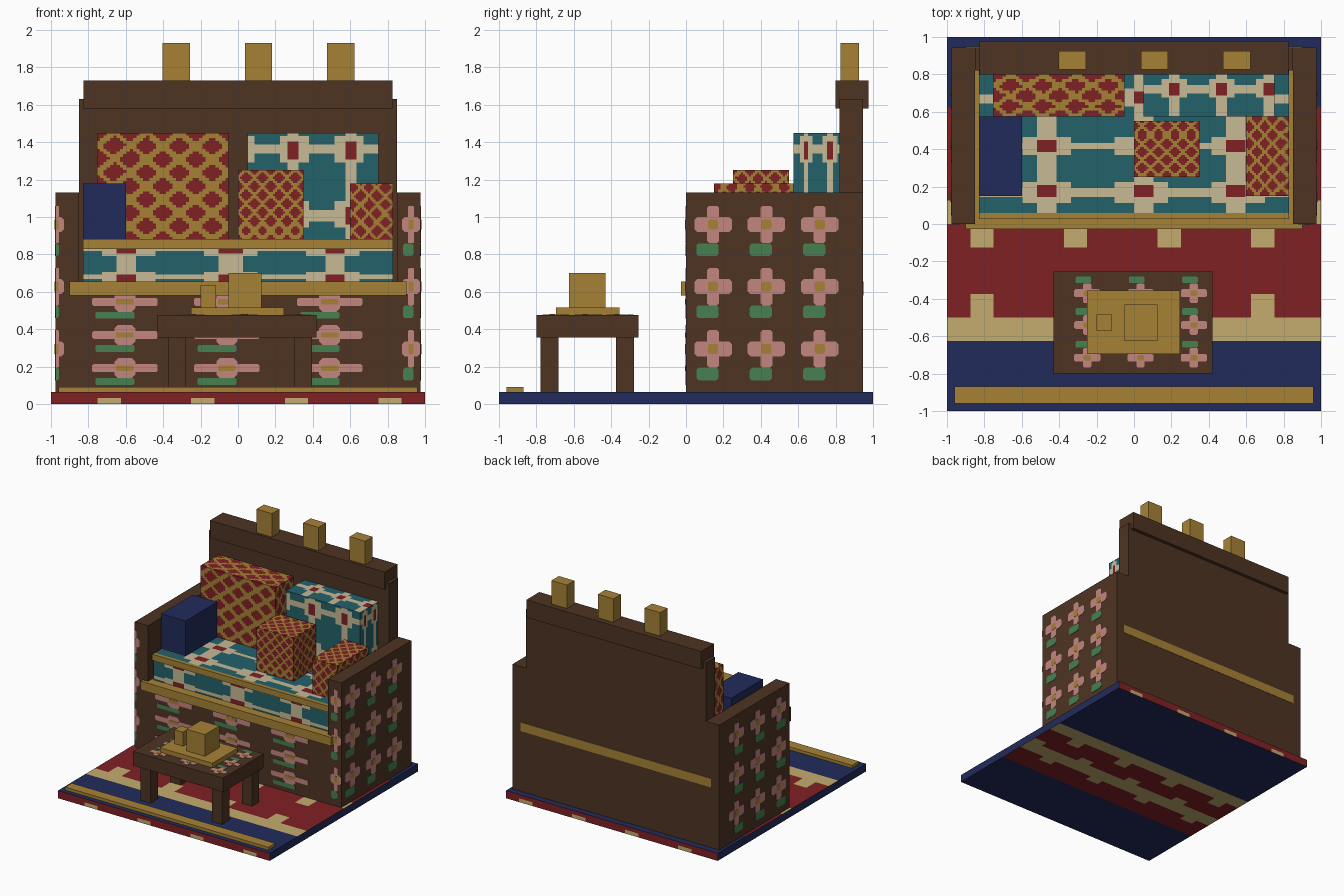
import bpy, bmesh
from mathutils import Matrix, Vector

if "Cube" in bpy.data.objects:
    bpy.data.objects.remove(bpy.data.objects["Cube"])

# ---------- materials ----------
def linear(c):
    c /= 255
    return c / 12.92 if c < 0.04 else ((c + 0.055) / 1.055) ** 2.4

def material(name, r, g, b):
    m = bpy.data.materials.new(name)
    m.use_nodes = True
    col = (linear(r), linear(g), linear(b), 1)
    m.diffuse_color = col
    m.node_tree.nodes["Principled BSDF"].inputs["Base Color"].default_value = col
    return m

BROWN = material("dark wood", 78, 52, 34)
GOLD = material("old gold", 166, 130, 53)
RED = material("deep red", 128, 33, 36)
NAVY = material("navy", 33, 43, 91)
TEAL = material("teal", 34, 98, 106)
CREAM = material("cream", 200, 186, 150)
PINK = material("dusty pink", 196, 134, 128)
GREEN = material("leaf green", 70, 128, 80)
TAN = material("tan", 196, 172, 110)

# ---------- helpers ----------
def finish(bm, name, mats):
    bmesh.ops.recalc_face_normals(bm, faces=bm.faces)
    me = bpy.data.meshes.new(name)
    bm.to_mesh(me)
    bm.free()
    for m in mats:
        me.materials.append(m)
    ob = bpy.data.objects.new(name, me)
    bpy.context.collection.objects.link(ob)
    return ob

def box(name, x, y, z, mats, cells=None, rule=None):
    """Box from ranges; optionally cut into cells coloured by rule(centre, axis, normal)."""
    bm = bmesh.new()
    lo, hi = Vector((x[0], y[0], z[0])), Vector((x[1], y[1], z[1]))
    bmesh.ops.create_cube(bm, size=1, matrix=Matrix.Translation((lo + hi) / 2)
                          @ Matrix.Diagonal((*(hi - lo), 1)))
    if rule:
        for axis in range(3):
            no = Vector([i == axis for i in range(3)])
            for k in range(1, cells[axis]):
                bmesh.ops.bisect_plane(bm, geom=bm.verts[:] + bm.edges[:] + bm.faces[:],
                                       plane_co=lo + (hi - lo) * k / cells[axis], plane_no=no)
        bm.normal_update()
        for f in bm.faces:
            axis = max(range(3), key=lambda i: abs(f.normal[i]))
            f.material_index = mats.index(rule(f.calc_center_median(), axis, f.normal))
    return finish(bm, name, mats)

def wrap(c, origin, period):
    return ((c - origin) / period + 0.5) % 1 - 0.5

def woven(motif, spec):
    """Repeat a motif; spec gives (u origin, u period, v origin, v period) per axis."""
    def rule(c, axis, n):
        u, v = [c[i] for i in range(3) if i != axis]
        uo, up, vo, vp = spec[axis]
        return motif(abs(wrap(u, uo, up)), abs(wrap(v, vo, vp)))
    return rule

def lattice(u, v):
    return GOLD if abs(u + v - 0.5) < 0.13 else RED

def star(u, v):
    if u < 0.1 and v < 0.13:
        return RED
    if u < 0.1 or v < 0.08 or (u < 0.27 and v < 0.2):
        return CREAM
    return TEAL

# ---------- rug ----------
def rug_rule(c, axis, n):
    x, y, z = c
    tooth = abs(wrap(x, -0.8125, 0.5)) < 0.125
    if axis == 0:
        return NAVY
    if axis == 1:
        return TAN if z < 0.035 and abs(wrap(x, -0.68, 0.5)) < 0.125 else RED
    if n.z > 0:
        if abs(y) > 0.62:
            return NAVY
        tan = y < -0.5 or (y < -0.375 and tooth) or 0 < y < 0.125 or (-0.125 < y < 0.25 and tooth)
        return TAN if tan else RED
    if y < -0.46 or y > 0.25:
        return NAVY
    gap = abs(wrap(x, -0.56, 0.5)) < 0.125
    chain = abs(y + 0.18) < 0.065 or (-0.3 < y < -0.18 and tooth) or (-0.18 < y < -0.05 and gap)
    return TAN if chain or y > 0.125 or (y > 0.03 and tooth) else RED

box("rug", (-1, 1), (-1, 1), (0, 0.065), [NAVY, RED, TAN], (64, 64, 2), rug_rule)
box("rug_fringe", (-0.96, 0.96), (-0.96, -0.87), (0.065, 0.09), [GOLD])

# ---------- sofa frame ----------
box("sofa_base", (-0.85, 0.85), (0, 0.945), (0.065, 0.6), [BROWN])
for side, s in (("right", -1), ("left", 1)):
    box(side + "_arm", sorted((s * 0.85, s * 0.975)), (0, 0.945), (0.065, 1.13), [BROWN])
box("sofa_back", (-0.85, 0.85), (0.82, 0.945), (0.065, 1.63), [BROWN])
box("crest_rail", (-0.825, 0.825), (0.8, 0.975), (1.58, 1.73), [BROWN])
for i, cx in enumerate((-0.33, 0.11, 0.55)):
    box(f"finial_{i + 1}", (cx - 0.073, cx + 0.073), (0.825, 0.925), (1.73, 1.93), [GOLD])
box("seat_rail", (-0.9, 0.9), (-0.028, 0.948), (0.58, 0.655), [GOLD])
box("seat_trim", (-0.83, 0.83), (0.028, 0.06), (0.83, 0.882), [GOLD])

# ---------- cushions ----------
box("seat_cushion", (-0.83, 0.83), (0.048, 0.82), (0.655, 0.88), [TEAL, CREAM, RED], (64, 48, 18),
    woven(star, [(0.17, 0.25, 0.675, 0.15), (-0.59, 0.55, 0.675, 0.15), (-0.47, 0.51, 0.17, 0.25)]))
box("red_back_pillow", (-0.755, -0.05), (0.575, 0.82), (0.88, 1.45), [RED, GOLD], (40, 16, 40),
    woven(lattice, [(0.575, 0.11, 0.88, 0.143), (-0.75, 0.175, 0.88, 0.143), (-0.75, 0.175, 0.575, 0.11)]))
box("teal_back_pillow", (0.05, 0.75), (0.575, 0.82), (0.88, 1.45), [TEAL, CREAM, RED], (36, 22, 36),
    woven(star, [(0.645, 0.125, 1.36, 0.35), (0.3, 0.3, 1.36, 0.35), (0.22, 0.25, 0.72, 0.25)]))
small = [(0.25, 0.09, 0.88, 0.093), (0, 0.0875, 0.88, 0.093), (0, 0.0875, 0.25, 0.09)]
box("small_red_pillow", (0, 0.35), (0.25, 0.55), (0.88, 1.25), [RED, GOLD], (32, 28, 32), woven(lattice, small))
box("left_red_pillow", (0.6, 0.83), (0.15, 0.575), (0.88, 1.18), [RED, GOLD], (22, 38, 28), woven(lattice, small))
box("navy_pillow", (-0.83, -0.6), (0.15, 0.575), (0.88, 1.18), [NAVY])

# ---------- table ----------
box("table_top", (-0.43, 0.42), (-0.8, -0.255), (0.355, 0.475), [BROWN])
for sx, lx in (("right", -0.375), ("left", 0.3)):
    for sy, ly in (("front", -0.778), ("back", -0.375)):
        box(f"table_{sy}_{sx}_leg", (lx, lx + 0.095), (ly, ly + 0.096), (0.065, 0.355), [BROWN])
box("tray", (-0.25, 0.245), (-0.695, -0.355), (0.475, 0.515), [GOLD])
box("teapot", (-0.05, 0.125), (-0.625, -0.43), (0.515, 0.7), [GOLD])
box("cup", (-0.2, -0.118), (-0.57, -0.485), (0.515, 0.635), [GOLD])

# ---------- painted flowers, as thin plates ----------
def plate(bm, place, u, v, a, b, depth, mat):
    """Plate with clipped corners, half sizes a and b."""
    k = 0.35 * min(abs(a), abs(b))
    ka, kb = k, k
    ring = [(a, b - kb), (a - ka, b), (ka - a, b), (-a, b - kb),
            (-a, kb - b), (ka - a, -b), (a - ka, -b), (a, kb - b)]
    rims = [[bm.verts.new(place(u + p, v + q, d)) for p, q in ring] for d in (0, depth)]
    faces = [bm.faces.new(r) for r in rims]
    faces += [bm.faces.new((rims[0][i - 1], rims[0][i], rims[1][i], rims[1][i - 1])) for i in range(8)]
    for f in faces:
        f.material_index = mat

def flowers(name, place, us, vs, su, sv):
    bm = bmesh.new()
    w, h = su, abs(sv)
    for u in us:
        for v in vs:
            plate(bm, place, u, v, 0.1 * w, 0.04 * h, 0.003, 0)
            plate(bm, place, u, v, 0.032 * w, 0.1 * h, 0.004, 0)
            plate(bm, place, u, v, 0.027 * w, 0.027 * h, 0.006, 1)
            plate(bm, place, u - 0.03 * w, v - 0.135 * sv, 0.06 * w, 0.034 * h, 0.003, 2)
    finish(bm, name, [PINK, GOLD, GREEN])

ROWS = (0.295, 0.628, 0.96)
COLS = (0.145, 0.43, 0.715)
for side, s in (("right", -1), ("left", 1)):
    flowers(side + "_arm_flowers", lambda u, v, d: (s * (0.975 + d), u, v), COLS, ROWS, 1, 1)
flowers("left_arm_front_flowers", lambda u, v, d: (u, -d, v), (0.925,), ROWS, 0.48, 1)
flowers("right_arm_front_flowers", lambda u, v, d: (max(u, -0.975), -d, v), (-0.97,), ROWS, 0.4, 1)
flowers("base_flowers", lambda u, v, d: (u, -d, v), (-0.605, -0.06, 0.49), (0.192, 0.369, 0.546), 1.75, 0.53)
flowers("table_flowers", lambda u, v, d: (u, v, 0.475 + d), (-0.25, 0.035, 0.32),
        (-0.715, -0.54, -0.37), 0.7, -0.53)
